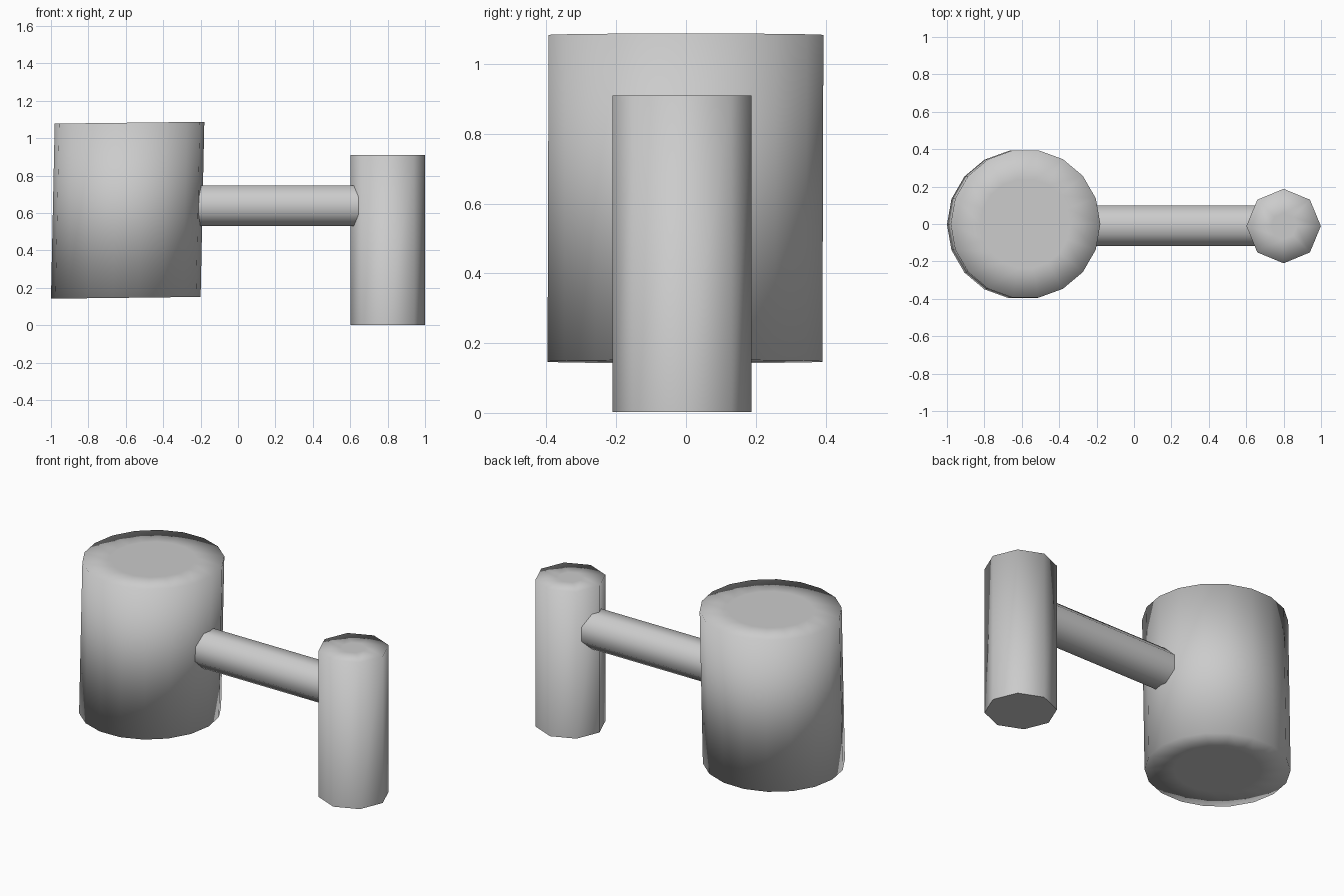
import bpy, bmesh
from math import pi, cos, sin
from mathutils import Vector

if "Cube" in bpy.data.objects:
    bpy.data.objects.remove(bpy.data.objects["Cube"])


def prism(name, a, b, u, v, r, sides, phase=0.0, caps=(0, 0)):
    """Smooth prism from centre a to b; u, v span the section.
    caps: inner-ring fraction of each end cap (0 = plain sharp-edged cap)."""
    bm = bmesh.new()

    def ring(c, rad):
        return [bm.verts.new(Vector(c) + rad * (cos(t) * Vector(u) + sin(t) * Vector(v)))
                for t in (phase + 2 * pi * i / sides for i in range(sides))]

    def bridge(p, q):
        for i in range(sides):
            j = (i + 1) % sides
            bm.faces.new((p[i], p[j], q[j], q[i]))

    ends = [ring(a, r), ring(b, r)]
    bridge(*ends)
    for centre, outer, k in zip((a, b), ends, caps):
        if k:
            inner = ring(centre, r * k)
            bridge(outer, inner)
            bm.faces.new(inner)
        else:
            for e in bm.faces.new(outer).edges:
                e.smooth = False
    bmesh.ops.recalc_face_normals(bm, faces=bm.faces[:])
    for f in bm.faces:
        f.smooth = True
    mesh = bpy.data.meshes.new(name)
    bm.to_mesh(mesh)
    bm.free()
    obj = bpy.data.objects.new(name, mesh)
    bpy.context.collection.objects.link(obj)
    return obj


# Large, slightly leaning drum with softly shaded ends
prism("large_drum", (-0.6, -0.003, 0.147), (-0.58, 0.0, 1.083),
      (1, 0, 0.012), (0, 1, 0), 0.4, 18, caps=(0.6, 0.6))

# Small eight-sided post with a plain base
prism("small_post", (0.8, -0.011, 0.002), (0.8, -0.011, 0.91),
      (1, 0, 0), (0, 1, 0), 0.199, 8, caps=(0, 0.35))

# Connecting bar, flats facing front and up
prism("connecting_bar", (-0.3, -0.01, 0.639), (0.72, -0.01, 0.639),
      (0, 1, 0), (0, 0, 1), 0.117, 8, phase=pi / 8)
